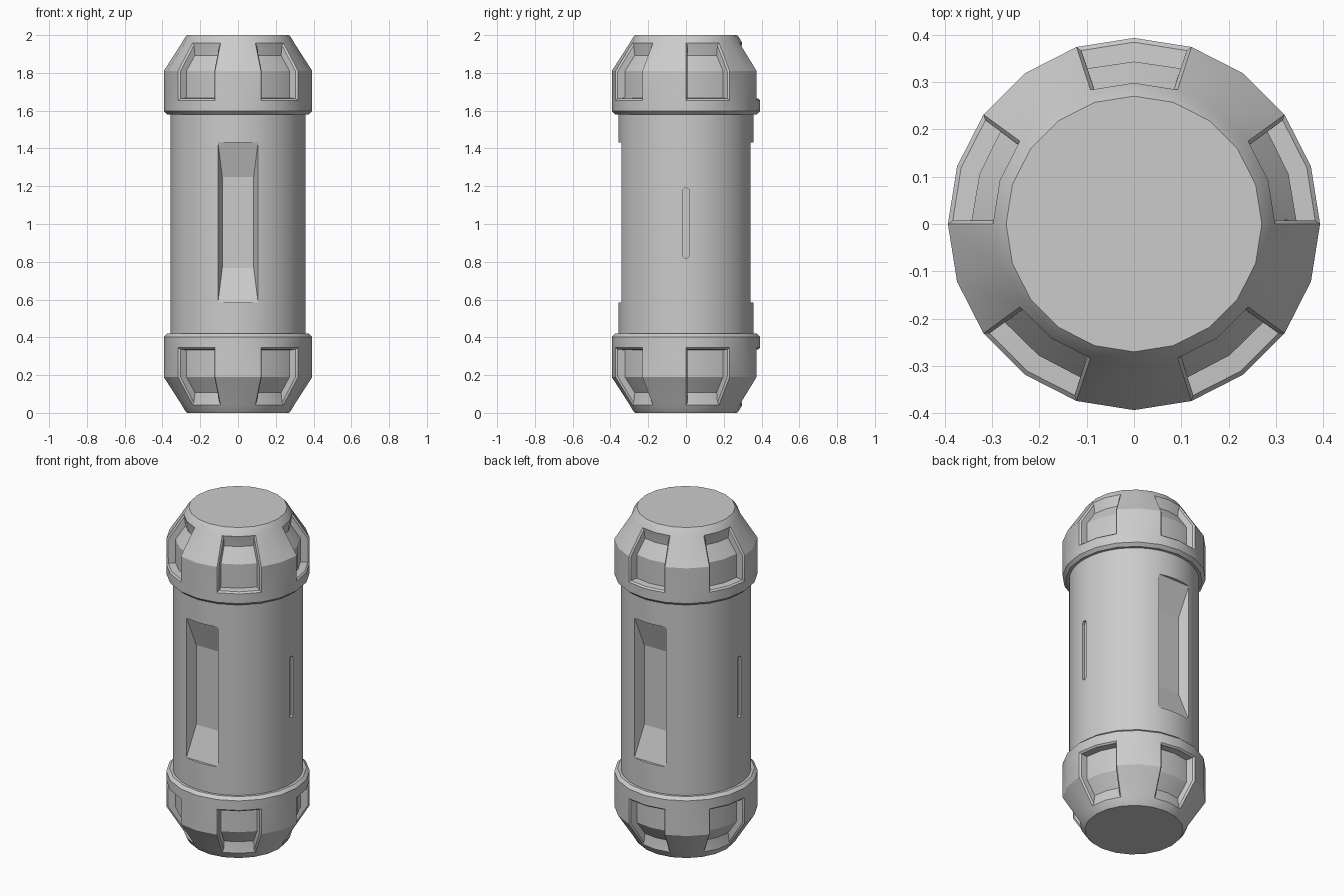
import bpy, bmesh, math

if "Cube" in bpy.data.objects:
    bpy.data.objects.remove(bpy.data.objects["Cube"])

SIDES = 20


def finish(bm, name):
    bmesh.ops.recalc_face_normals(bm, faces=bm.faces[:])
    me = bpy.data.meshes.new(name)
    bm.to_mesh(me)
    bm.free()
    ob = bpy.data.objects.new(name, me)
    bpy.context.collection.objects.link(ob)
    return ob


def loft(bm, rings):
    """Skin closed rings of points, cap both ends, return the side faces by row."""
    vs = [[bm.verts.new(p) for p in r] for r in rings]
    n = len(rings[0])
    rows = [[bm.faces.new((a[i], a[(i + 1) % n], b[(i + 1) % n], b[i])) for i in range(n)]
            for a, b in zip(vs, vs[1:])]
    bm.faces.new(vs[0])
    bm.faces.new(vs[-1])
    return rows


def circle(r, z, n):
    return [(r * math.cos(2 * math.pi * i / n), r * math.sin(2 * math.pi * i / n), z)
            for i in range(n)]


def smooth(ob, angle):
    bpy.ops.object.select_all(action='DESELECT')
    ob.select_set(True)
    bpy.context.view_layer.objects.active = ob
    bpy.ops.object.shade_smooth_by_angle(angle=math.radians(angle))


# End caps: 20-sided turned profile with five sunken windows
def end_cap(name, flip):
    profile = [(.375, 1.58), (.393, 1.597), (.393, 1.655), (.393, 1.81),
               (.298, 1.958), (.284, 1.983), (.27, 2.0)]
    floor = {1.655: (.343, 1.667), 1.81: (.343, 1.81), 1.958: (.288, 1.893)}
    bm = bmesh.new()
    rows = loft(bm, [circle(r, z, SIDES) for r, z in profile])
    bm.normal_update()
    for k in range(5):
        cols = [(4 * k) % SIDES, (4 * k + 1) % SIDES]
        faces = [rows[r][c] for r in (2, 3) for c in cols]
        # chamfered rim, then the floor pushed inward
        bmesh.ops.inset_region(bm, faces=faces, thickness=.009, depth=-.009,
                               use_even_offset=True, use_boundary=True)
        bm.normal_update()
        bmesh.ops.inset_region(bm, faces=faces, thickness=.001, depth=0,
                               use_even_offset=True, use_boundary=True)
        for v in {v for f in faces for v in f.verts}:
            r, z = floor[min(floor, key=lambda q: abs(q - v.co.z))]
            a = math.atan2(v.co.y, v.co.x)
            v.co = (r * math.cos(a), r * math.sin(a), z)
        bm.normal_update()
    if flip:
        for v in bm.verts:
            v.co.z = 2 - v.co.z
    smooth(finish(bm, name), 28)


end_cap("top_cap", False)
end_cap("bottom_cap", True)

# Smooth tube body
bm = bmesh.new()
loft(bm, [circle(.357, .41, 80), circle(.357, 1.59, 80)])
body = finish(bm, "body_tube")

# Cutters for the long side pockets and the thin slots
cutters = []
for s in (-1, 1):
    bm = bmesh.new()
    steps = [(.28, .083, .24), (.341, .106, .423), (.45, .106, .423)]
    loft(bm, [[(x * hw, s * d, 1.008 + z * hz) for x, z in
               ((-1, -1), (1, -1), (1, 1), (-1, 1))] for d, hw, hz in steps])
    cutters.append(finish(bm, "pocket_cutter"))

    bm = bmesh.new()
    outline = [(-.016, -.175), (-.007, -.186), (.007, -.186), (.016, -.175),
               (.016, .175), (.007, .186), (-.007, .186), (-.016, .175)]
    loft(bm, [[(s * d, y, 1.005 + z) for y, z in outline] for d in (.342, .42)])
    cutters.append(finish(bm, "slot_cutter"))

for c in cutters:
    c.hide_render = True
    m = body.modifiers.new("cut", 'BOOLEAN')
    m.operation = 'DIFFERENCE'
    m.solver = 'EXACT'
    m.object = c
    bpy.context.view_layer.objects.active = body
    bpy.ops.object.modifier_apply(modifier=m.name)
for c in cutters:
    bpy.data.objects.remove(c)
smooth(body, 15)
